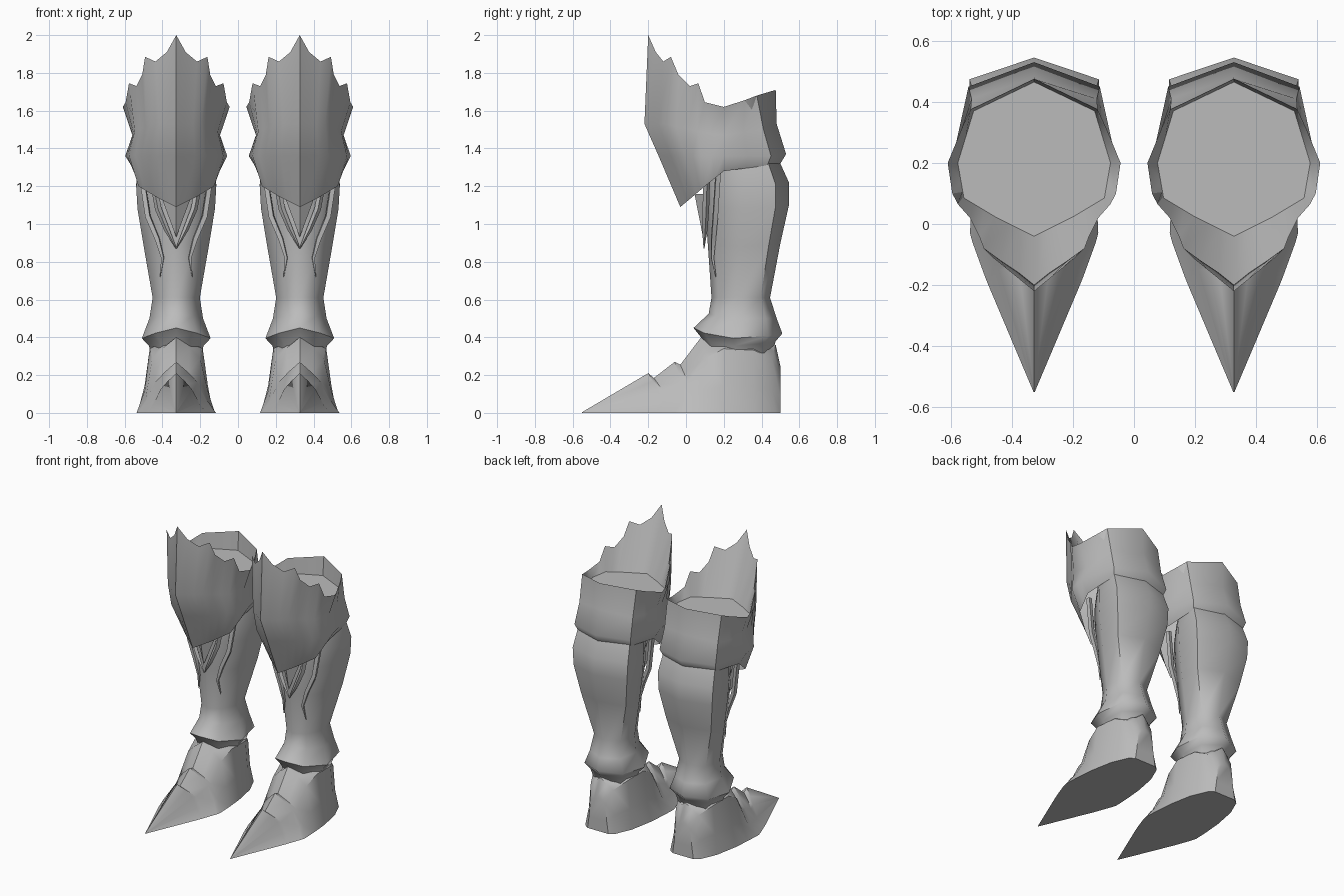
import bpy, bmesh, math

if "Cube" in bpy.data.objects:
    bpy.data.objects.remove(bpy.data.objects["Cube"])

STEEL = bpy.data.materials.new("steel_grey")
STEEL.diffuse_color = (0.5, 0.5, 0.5, 1)
STEEL.use_nodes = True
STEEL.node_tree.nodes["Principled BSDF"].inputs["Base Color"].default_value = STEEL.diffuse_color
SPACING = 0.327


def full(half):
    """Close a half outline (x >= 0, running centre to centre) by mirroring it."""
    return list(half) + [(-x, y, z) for x, y, z in reversed(half) if x > 1e-6]


def place(name, mesh, angle):
    """Put the same mesh on the left and the right leg."""
    mesh.materials.append(STEEL)
    for side, x in (("left", SPACING), ("right", -SPACING)):
        ob = bpy.data.objects.new(f"{side}_{name}", mesh)
        ob.location.x = x
        bpy.context.collection.objects.link(ob)
        bpy.ops.object.select_all(action='DESELECT')
        ob.select_set(True)
        bpy.context.view_layer.objects.active = ob
        bpy.ops.object.shade_smooth_by_angle(angle=math.radians(angle))


def loft(name, rings, cap_start=False, cap_end=False, angle=40):
    bm = bmesh.new()
    rows = [[bm.verts.new(p) for p in r] for r in rings]
    n = len(rows[0])
    for a, b in zip(rows, rows[1:]):
        for i in range(n):
            j = (i + 1) % n
            bm.faces.new((a[i], a[j], b[j], b[i]))
    if cap_start:
        bm.faces.new(rows[0][::-1])
    if cap_end:
        bm.faces.new(rows[-1])
    bmesh.ops.remove_doubles(bm, verts=bm.verts, dist=1e-5)
    bmesh.ops.recalc_face_normals(bm, faces=bm.faces)
    mesh = bpy.data.meshes.new(name)
    bm.to_mesh(mesh)
    bm.free()
    place(name, mesh, angle)


# Shaft: half width, front y, back y, then heights at front, side and back
def shaft_ring(w, yf, yb, zf, zs, zb):
    d = yb - yf
    c = 1.0 if zs > 0.7 else 0.82
    return full([(0, yf, zf), (0.6 * w, yf + 0.12 * d, (zf + zs) / 2),
                 (w, yf + 0.45 * d, zs), (c * w, yf + 0.84 * d, (zs + zb) / 2), (0, yb, zb)])


shaft = [
    (0.12, 0.12, 0.45, 0.30, 0.28, 0.30),
    (0.145, 0.08, 0.475, 0.40, 0.355, 0.38),
    (0.182, 0.04, 0.51, 0.45, 0.395, 0.42),
    (0.142, 0.12, 0.48, 0.525, 0.50, 0.50),
    (0.125, 0.135, 0.445, 0.61, 0.61, 0.61),
    (0.172, 0.115, 0.50, 0.90, 0.88, 0.90),
    (0.205, 0.10, 0.545, 1.10, 1.08, 1.10),
    (0.212, 0.10, 0.545, 1.22, 1.20, 1.22),
    (0.20, 0.12, 0.495, 1.33, 1.32, 1.33),
    (0.18, 0.15, 0.45, 1.45, 1.45, 1.45),
]
loft("shaft", [shaft_ring(*s) for s in shaft], True, True, 60)

# Knee guard and cuff: each row goes from the front ridge round to the back
KEYS = (0, 3, 6, 8, 10, 11)


def spread(points):
    """Fill in the columns between the key columns."""
    out = []
    for k in range(len(KEYS) - 1):
        span = KEYS[k + 1] - KEYS[k]
        for s in range(span):
            t = s / span
            out.append(tuple(a + (b - a) * t for a, b in zip(points[k], points[k + 1])))
    return full(out + [points[-1]])


rim = full([(0, -.2, 2.0), (.05, -.16, 1.91), (.11, -.12, 1.86), (.165, -.08, 1.885),
            (.18, -.04, 1.79), (.21, .02, 1.73), (.25, .065, 1.745), (.268, .1, 1.645),
            (.283, .2, 1.62), (.238, .31, 1.655), (.208, .375, 1.68), (0, .475, 1.71)])
waist = spread([(0, -.22, 1.53), (.135, -.11, 1.53), (.22, .06, 1.49),
                (.232, .2, 1.47), (.205, .41, 1.50), (0, .48, 1.53)])
bulge = spread([(0, -.145, 1.36), (.15, -.05, 1.36), (.25, .08, 1.36),
                (.27, .2, 1.36), (.215, .45, 1.36), (0, .53, 1.37)])
hem = spread([(0, -.03, 1.09), (.1, .03, 1.14), (.2, .1, 1.20),
              (.22, .2, 1.28), (.2, .43, 1.31), (0, .5, 1.32)])
floor = spread([(0, -.04, 1.58), (.13, .025, 1.58), (.23, .085, 1.58),
                (.25, .2, 1.58), (.198, .37, 1.58), (0, .465, 1.58)])
loft("knee_guard", [hem, bulge, waist, rim, floor], False, True, 50)

# Foot: y, half width, top height, shoulder width and height fractions, side sweep
stations = [
    (-0.55, 0.002, 0.004, .6, .6, 0),
    (-0.20, 0.15, 0.21, .55, .60, .05),
    (-0.17, 0.162, 0.185, .55, .62, .05),
    (-0.06, 0.202, 0.27, .55, .60, .04),
    (-0.03, 0.21, 0.255, .55, .64, .04),
    (0.08, 0.205, 0.40, .62, .72, .02),
    (0.20, 0.195, 0.40, .72, .85, 0),
    (0.36, 0.165, 0.39, .80, .85, 0),
    (0.475, 0.115, 0.36, .75, .80, -.02),
    (0.50, 0.08, 0.245, .70, .80, 0),
]


def foot_ring(y, w, top, sx, sz, sweep):
    return full([(0, y, top), (sx * w * .55, y + sweep * .5, top * (.5 + sz / 2)),
                 (sx * w, y + sweep, top * sz), ((1 + sx) / 2 * w, y + sweep, top * sz * .42),
                 (w, y, 0), (0, y, 0)])


loft("foot", [foot_ring(*s) for s in stations], True, True, 40)

# Leaf strands on the shin: tapered paths, mirrored
strands = [
    [(.085, .158, .72, .15), (.072, .14, .82, .6), (.10, .145, .92, 1),
     (.15, .155, 1.04, 1.1), (.185, .17, 1.27, 1.1)],
    [(0, .095, .87, .15), (.05, .10, .97, .9), (.095, .105, 1.08, 1.1), (.125, .11, 1.24, 1.1)],
]
curve = bpy.data.curves.new("shin_leaf", 'CURVE')
curve.dimensions = '3D'
curve.bevel_depth = 0.016
curve.bevel_resolution = 0
for path in strands:
    for m in (1, -1):
        sp = curve.splines.new('POLY')
        sp.points.add(len(path) - 1)
        for p, (x, y, z, r) in zip(sp.points, path):
            p.co = (m * x, y, z, 1)
            p.radius = r
helper = bpy.data.objects.new("leaf_curve", curve)
bpy.context.collection.objects.link(helper)
leaf_mesh = bpy.data.meshes.new_from_object(helper.evaluated_get(bpy.context.evaluated_depsgraph_get()))
bpy.data.objects.remove(helper)
place("shin_leaves", leaf_mesh, 40)

# Folded centre leaf under the knee guard
bm = bmesh.new()
tip, ridge = bm.verts.new((0, .09, .93)), bm.verts.new((0, .045, 1.16))
for m in (1, -1):
    edge = bm.verts.new((m * .085, .115, 1.16))
    bm.faces.new((tip, edge, ridge) if m > 0 else (tip, ridge, edge))
mesh = bpy.data.meshes.new("centre_leaf")
bm.to_mesh(mesh)
bm.free()
place("centre_leaf", mesh, 30)
